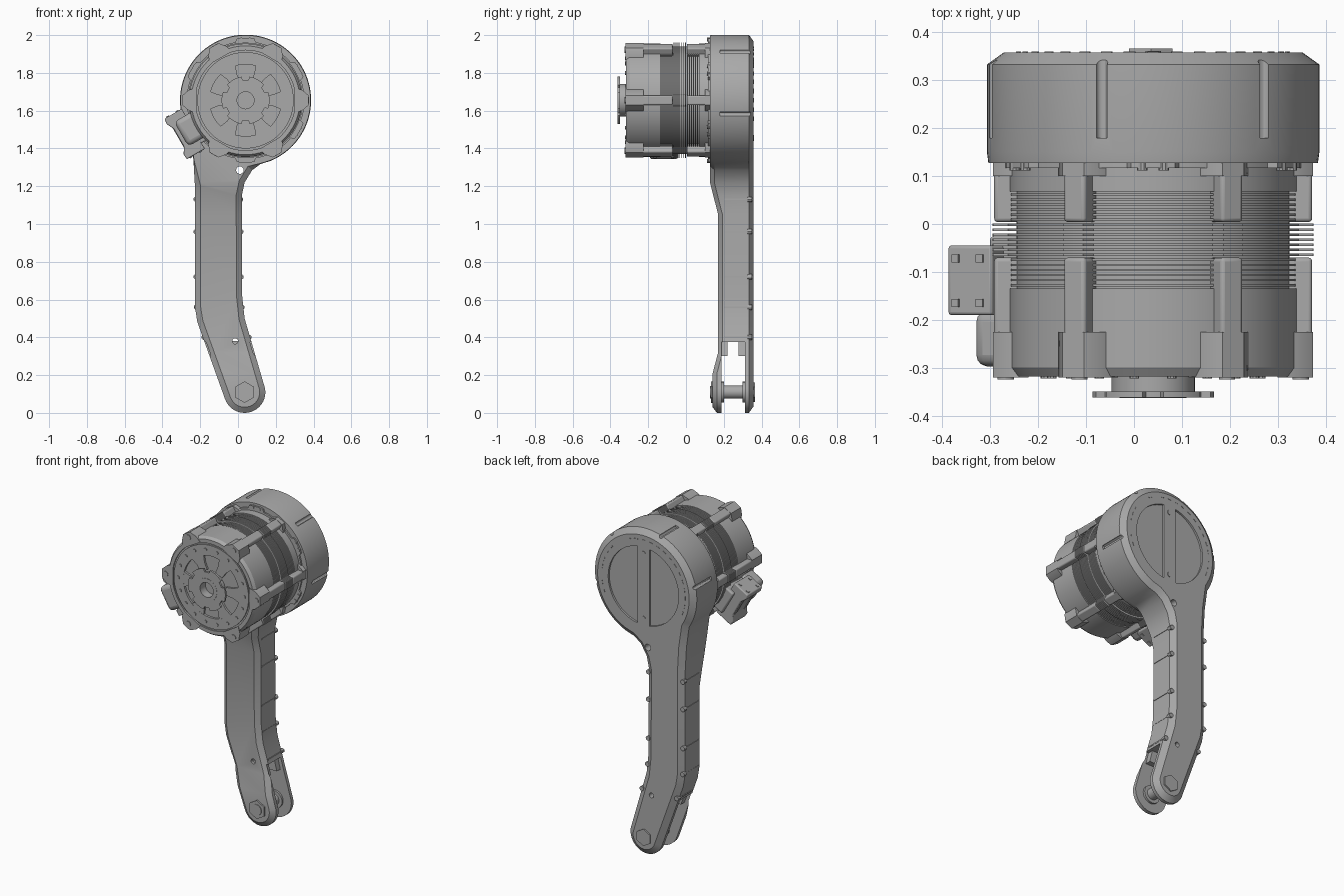
import bpy, bmesh
from math import sin, cos, radians
from mathutils import Vector

if "Cube" in bpy.data.objects:
    bpy.data.objects.remove(bpy.data.objects["Cube"])

GREY = (0.4, 0.4, 0.4, 1)
mat = bpy.data.materials.new("metal grey")
mat.use_nodes = True
mat.diffuse_color = GREY
mat.node_tree.nodes["Principled BSDF"].inputs["Base Color"].default_value = GREY

CX, CZ = 0.04, 1.655          # motor axis
TIP = (0.035, 0.11)           # fork bolt axis
made = []


def pol(a, r, t=0, c=(CX, CZ)):
    """Point at angle a and radius r, shifted sideways by t."""
    a = radians(a)
    return (c[0] + r * cos(a) - t * sin(a), c[1] + r * sin(a) + t * cos(a))


def disc(c, r, n=16, turn=0):
    return [pol(turn + 360 * i / n, r, 0, c) for i in range(n)]


def polar(a, pts):
    return [pol(a, r, t) for r, t in pts]


def rect(a, r0, r1, t0, t1):
    return polar(a, [(r0, t0), (r1, t0), (r1, t1), (r0, t1)])


def loft(bm, rings):
    """Closed solid through rings of points."""
    vs = [[bm.verts.new(p) for p in ring] for ring in rings]
    n = len(vs[0])
    for a, b in zip(vs, vs[1:]):
        for i in range(n):
            j = (i + 1) % n
            bm.faces.new((a[i], a[j], b[j], b[i]))
    bm.faces.new(vs[0][::-1])
    bm.faces.new(vs[-1])


def finish(bm, name, bevel=0):
    bmesh.ops.recalc_face_normals(bm, faces=bm.faces)
    me = bpy.data.meshes.new(name)
    bm.to_mesh(me)
    bm.free()
    me.materials.append(mat)
    ob = bpy.data.objects.new(name, me)
    bpy.context.collection.objects.link(ob)
    if bevel:
        m = ob.modifiers.new("bevel", "BEVEL")
        m.width, m.segments, m.limit_method = bevel, 3, "ANGLE"
    made.append(ob)
    return ob


def prisms(name, items, bevel=0):
    """One object from (outline, y0, y1) prisms."""
    bm = bmesh.new()
    for pts, y0, y1 in items:
        loft(bm, [[(x, y, z) for x, z in pts] for y in (y0, y1)])
    return finish(bm, name, bevel)


def lathe(name, prof, n=72):
    bm = bmesh.new()
    rows = []
    for i in range(n):
        rows.append([])
        for r, y in prof:
            x, z = pol(360 * i / n, r)
            rows[-1].append(bm.verts.new((x, y, z)))
    for i in range(n):
        a, b = rows[i], rows[(i + 1) % n]
        for j in range(len(prof) - 1):
            bm.faces.new((a[j], b[j], b[j + 1], a[j + 1]))
    bmesh.ops.remove_doubles(bm, verts=bm.verts, dist=1e-5)
    return finish(bm, name)


def lobed(r, lug, half, n=180, turn=0):
    """Circle with six raised lugs."""
    pts = []
    for i in range(n):
        a = 360 * i / n
        d = abs((a - turn + 30) % 60 - 30)
        pts.append(pol(a, lug if d <= half else r))
    return pts


def cut(target, items):
    cutter = prisms("cutter", items)
    m = target.modifiers.new("cut", "BOOLEAN")
    m.operation, m.solver, m.object = "DIFFERENCE", "EXACT", cutter
    bpy.context.view_layer.objects.active = target
    bpy.ops.object.modifier_apply(modifier=m.name)
    made.remove(cutter)
    bpy.data.objects.remove(cutter)


# Arm and motor housing: one outline with chamfered front and back
outline = [pol(a, 0.347) for a in range(-68, 216, 4)]
outline += [(-0.236, 1.34), (-0.228, 1.2), (-0.228, 0.56), (-0.215, 0.48)]
outline += [pol(a, 0.11, 0, TIP) for a in range(199, 377, 9)]
outline += [(0.035, 0.5), (0.022, 0.62), (0.02, 1.15), (0.035, 1.22),
            (0.075, 1.285), (0.12, 1.318)]


def inset(amount):
    res = []
    n = len(outline)
    for i, p in enumerate(outline):
        p, a, b = (Vector(q) for q in (p, outline[i - 1], outline[(i + 1) % n]))
        d = ((p - a).normalized() + (b - p).normalized()).normalized()
        res.append(p + Vector((-d.y, d.x)) * amount(p.y))
    return res


bm = bmesh.new()
layers = [(0.127, lambda z: 0.03 if z < 1.3 else 0.003), (0.15, lambda z: 0),
          (0.333, lambda z: 0), (0.358, lambda z: 0.035)]
loft(bm, [[(p[0], y, p[1]) for p in inset(f)] for y, f in layers])
steps = [(1.22, 0), (1.05, 0.043), (0.32, 0.043), (0.21, 0.014)]
for z, _ in steps:
    bmesh.ops.bisect_plane(bm, geom=bm.verts[:] + bm.edges[:] + bm.faces[:],
                           plane_co=(0, 0, z), plane_no=(0, 0, 1))


def front_shift(z):
    if z >= steps[0][0]:
        return 0
    for (z0, d0), (z1, d1) in zip(steps, steps[1:]):
        if z >= z1:
            return d0 + (d1 - d0) * (z0 - z) / (z0 - z1)
    return steps[-1][1]


for v in bm.verts:
    if v.co.y < 0.2:
        v.co.y += front_shift(v.co.z)
arm = finish(bm, "arm_housing")

# Fork slot, through holes, rim grooves and half-moon pockets
cut(arm, [([(-0.5, -0.1), (0.5, -0.1), (0.5, 0.375), (-0.5, 0.375)], 0.187, 0.312)])
cut(arm, [(disc((0.01, 1.285), 0.02), 0, 0.5), (disc((-0.015, 0.38), 0.015), 0, 0.5)])
cut(arm, [(disc(pol(a, 0.345), 0.012, 12), 0.18, 0.5) for a in (-12, 48, 108, 168)])
cut(arm, [([pol(side + a, 0.24) for a in range(-80, 81, 5)], 0.346, 0.5)
          for side in (0, 180)])

# Rear cover details
prisms("cover_screws", [(disc((CX, CZ + s * 0.2), 0.016), 0.35, 0.361) for s in (-1, 1)])
prisms("cover_dashes", [(rect(a, 0.282, 0.286, -0.012, 0.012), 0.35, 0.36)
                        for a in range(-20, 201, 10)])

# Screws and seams along the arm edges
edges = [(1.13, -0.228, 0.02), (0.96, -0.228, 0.021), (0.72, -0.228, 0.022),
         (0.56, -0.226, 0.027), (0.4, -0.186, 0.064)]
prisms("edge_screws", [(disc((x - s * 0.006, z), 0.014, 12), 0.325, 0.35)
                       for z, l, r in edges for x, s in ((l, -1), (r, 1))])
prisms("edge_seams", [([(l - 0.003, z - 0.004), (r + 0.003, z - 0.004),
                        (r + 0.003, z + 0.004), (l - 0.003, z + 0.004)], 0.2, 0.332)
                      for z, l, r in edges])

# Fork bolt, collars and tabs
prisms("fork_bolt", [(disc(TIP, 0.035, 24), 0.18, 0.32), (disc(TIP, 0.055, 24), 0.185, 0.2),
                     (disc(TIP, 0.055, 24), 0.3, 0.314)])
prisms("bolt_heads", [(disc(TIP, 0.057, 6, 30), 0.132, 0.16),
                      (disc(TIP, 0.052, 6, 30), 0.34, 0.366),
                      (disc(TIP, 0.033, 24), 0.128, 0.14)])
prisms("fork_tabs", [([(-0.12, 0.3), (0.07, 0.3), (0.05, 0.38), (-0.15, 0.38)], y, y + 0.035)
                     for y in (0.186, 0.278)])

# Motor body with stepped front plate
lathe("motor_body", [(0, -0.305), (0.19, -0.305), (0.19, -0.318), (0.255, -0.318),
                     (0.255, -0.31), (0.265, -0.31), (0.265, -0.318), (0.288, -0.318),
                     (0.3, -0.3), (0.3, -0.135), (0.285, -0.135), (0.285, 0.068),
                     (0.3, 0.068), (0.3, 0.13), (0, 0.13)])

# Cooling fins, the middle ones lobed
fins = []
for i in range(19):
    y = -0.13 + i * 0.0105
    mid = -0.07 < y < 0
    fins.append((lobed(0.305, 0.335, 5) if mid else disc((CX, CZ), 0.298, 72), y, y + 0.005))
prisms("cooling_fins", fins)

# Tie bars with wide front and rear lugs
bars = []
for a in range(0, 360, 60):
    bars += [(rect(a, 0.27, 0.332, -0.026, 0.026), -0.3, -0.07),
             (rect(a, 0.27, 0.332, -0.026, 0.026), 0.004, 0.127)]
prisms("tie_bars", bars, 0.008)
lug = [(0.26, -0.065), (0.3, -0.055), (0.334, -0.026), (0.334, 0.026), (0.3, 0.055),
       (0.26, 0.065)]
prisms("tie_lugs", [(polar(a, lug), y0, y1) for a in range(0, 360, 60)
                    for y0, y1 in ((-0.321, -0.225), (0.1, 0.128))])
prisms("rear_flange", [(lobed(0.312, 0.33, 9, turn=30), 0.117, 0.13)])

# Front plate pads and screws
pad = [(0.1, -0.025), (0.145, -0.03), (0.195, -0.05), (0.195, 0.05), (0.145, 0.03),
       (0.1, 0.025)]
prisms("front_pads", [(polar(a, pad), -0.317, -0.3) for a in range(0, 360, 60)])
prisms("front_screws", [(disc(pol(a, 0.225), 0.01, 10), -0.323, -0.31)
                        for a in range(0, 360, 20)]
       + [(disc(pol(a, 0.308), 0.017, 12), -0.325, -0.31) for a in range(0, 360, 60)])
prisms("flange_screws", [(disc(pol(a + s, 0.322), 0.011, 10), 0.112, 0.13)
                         for a in range(30, 360, 60) for s in (-4, 4)])

# Output hub with toothed flange and bore
lathe("output_hub", [(0.087, -0.3), (0.087, -0.35), (0.07, -0.35), (0.07, -0.363),
                     (0.045, -0.363), (0.045, -0.31), (0, -0.31)], 48)
bore = prisms("hub_flange", [(lobed(0.108, 0.127, 20), -0.362, -0.35)])
cut(bore, [(disc((CX, CZ), 0.069, 48), -0.5, 0)])

# Side connector: saddle, concave block, end screws and rounded cap
A = 210
prisms("connector_saddle", [(rect(A, 0.26, 0.35, -0.08, 0.08), -0.19, -0.025)], 0.008)
block = [(0.315, -0.13), (0.42, -0.13), (0.425, -0.1), (0.405, -0.06), (0.405, 0.05),
         (0.428, 0.085), (0.425, 0.115), (0.315, 0.115)]
prisms("connector_block", [(polar(A, block), -0.19, -0.045)], 0.006)
prisms("connector_screws", [(rect(A, r - 0.008, r + 0.008, -0.135, 0.12), y - 0.008, y + 0.008)
                            for r in (0.342, 0.4) for y in (-0.165, -0.072)])
prisms("connector_cap", [(rect(A, 0.26, 0.385, -0.09, 0.06), -0.298, -0.18)], 0.025)

# Smooth shading with sharp edges kept
bpy.ops.object.select_all(action="DESELECT")
for ob in made:
    ob.select_set(True)
bpy.context.view_layer.objects.active = arm
bpy.ops.object.shade_smooth_by_angle(angle=radians(30))
